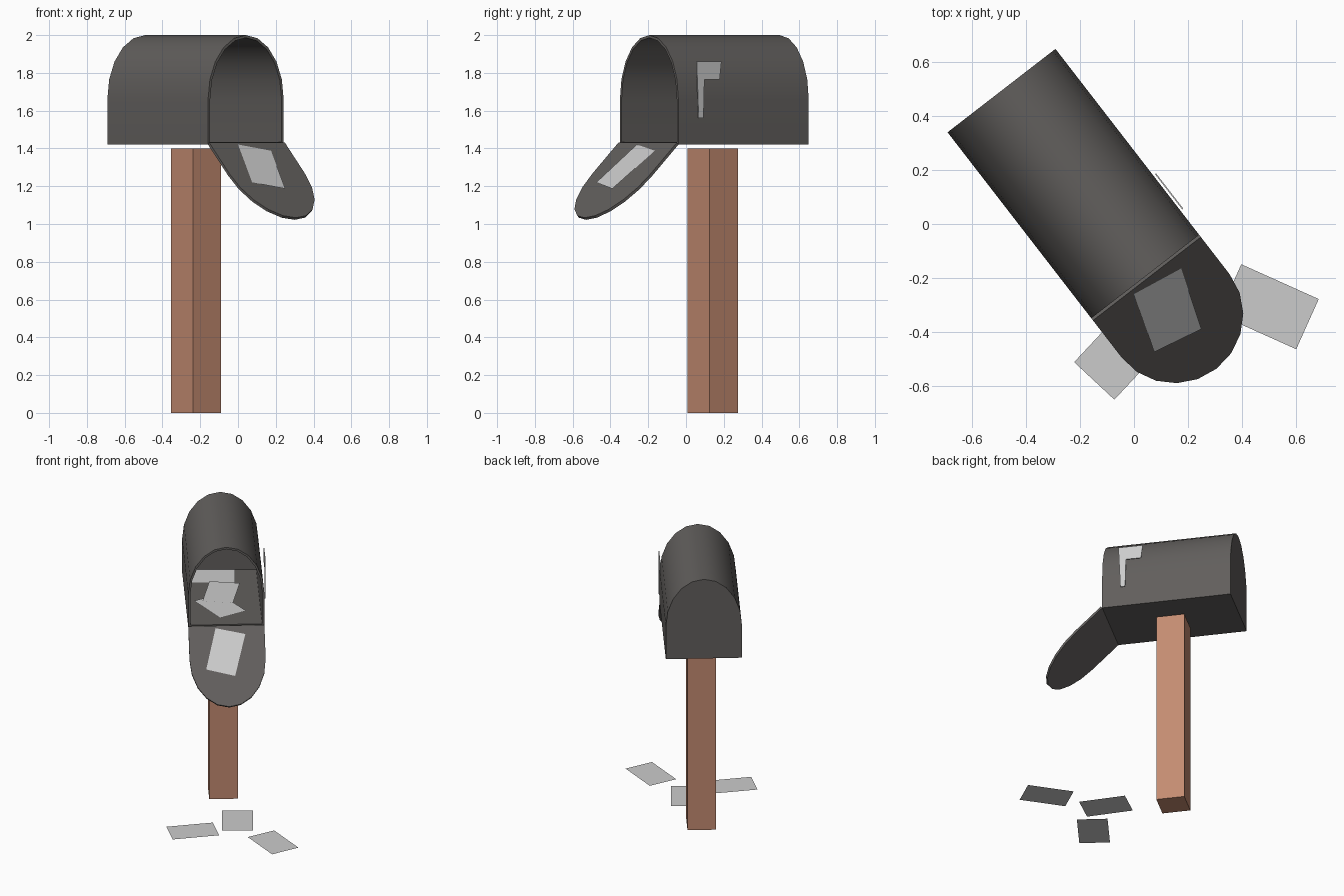
import bpy, bmesh, math
from mathutils import Matrix, Vector

if "Cube" in bpy.data.objects:
    bpy.data.objects.remove(bpy.data.objects["Cube"])

# Mailbox frame: local x = width, local -y = forward, turned about z
TURN = math.radians(37.7)
FRAME = Matrix.Translation((-0.225, 0.15, 0)) @ Matrix.Rotation(TURN, 4, 'Z')
HALF_W, HALF_L, BASE, STRAIGHT, ARCH, WALL = 0.253, 0.436, 1.42, 0.24, 0.34, 0.014


def material(name, color):
    m = bpy.data.materials.new(name)
    m.diffuse_color = (*color, 1)
    m.use_nodes = True
    m.node_tree.nodes["Principled BSDF"].inputs["Base Color"].default_value = m.diffuse_color
    return m


METAL = material("dark_metal", (0.12, 0.113, 0.108))
WOOD = material("wood", (0.55, 0.26, 0.165))


def make(name, bm, matrix=None, mat=None):
    bmesh.ops.recalc_face_normals(bm, faces=bm.faces)
    me = bpy.data.meshes.new(name)
    bm.to_mesh(me)
    bm.free()
    ob = bpy.data.objects.new(name, me)
    bpy.context.collection.objects.link(ob)
    if matrix:
        ob.matrix_world = matrix
    if mat:
        me.materials.append(mat)
    return ob


def prism(points, depth):
    """Extrude a polygon by a vector; returns bmesh and the two end caps."""
    bm = bmesh.new()
    cap = bm.faces.new([bm.verts.new(p) for p in points])
    ext = bmesh.ops.extrude_face_region(bm, geom=[cap], use_keep_orig=True)
    verts = [g for g in ext["geom"] if isinstance(g, bmesh.types.BMVert)]
    far = [g for g in ext["geom"] if isinstance(g, bmesh.types.BMFace)][0]
    bmesh.ops.translate(bm, verts=verts, vec=depth)
    return bm, cap, far


def arch():
    """Mailbox outline: straight sides under a half ellipse of ten segments."""
    pts = [(-HALF_W, 0), (HALF_W, 0)]
    for i in range(11):
        a = math.pi * i / 10
        pts.append((HALF_W * math.cos(a), STRAIGHT + ARCH * math.sin(a)))
    return pts


# Post
bm = bmesh.new()
bmesh.ops.create_cube(bm, size=1)
bmesh.ops.scale(bm, verts=bm.verts, vec=(0.19, 0.19, 1.4))
bmesh.ops.translate(bm, verts=bm.verts, vec=(0, 0, 0.7))
make("post", bm, Matrix.Translation((-0.222, 0.142, 0)) @ Matrix.Rotation(TURN, 4, 'Z'), WOOD)

# Hollow box, open at the front
bm, front, back = prism([(x, -HALF_L, BASE + z) for x, z in arch()], (0, 2 * HALF_L, 0))
bmesh.ops.recalc_face_normals(bm, faces=bm.faces)
bmesh.ops.delete(bm, geom=[front], context='FACES_ONLY')
me = bpy.data.meshes.new("mailbox_body")
bm.to_mesh(me)
bm.free()
body = bpy.data.objects.new("mailbox_body", me)
bpy.context.collection.objects.link(body)
body.matrix_world = FRAME
me.materials.append(METAL)
mod = body.modifiers.new("wall", 'SOLIDIFY')
mod.thickness, mod.offset, mod.use_even_offset = WALL, -1, True
bpy.context.view_layer.objects.active = body
body.select_set(True)
bpy.ops.object.modifier_apply(modifier=mod.name)
bpy.ops.object.shade_smooth_by_angle(angle=math.radians(30))

# Open door, hinged at the lower front edge
drop = math.radians(43.3)
out = Vector((0, -math.cos(drop), -math.sin(drop)))
up = Vector((0, -math.sin(drop), math.cos(drop)))
hinge = Vector((0, -HALF_L, BASE))
bm, _, _ = prism([hinge + Vector((x, 0, 0)) + out * d for x, d in arch()], up * 0.015)
make("door", bm, FRAME, METAL)

# Signal flag on the right side
flag = [(0.323, 1.86), (0.158, 1.86), (0.170, 1.765), (0.272, 1.765), (0.278, 1.56), (0.310, 1.56)]
bm, _, _ = prism([(HALF_W + 0.008, -f, z) for f, z in flag], (0.005, 0, 0))
make("flag", bm, FRAME)


# Letters: flat sheets
def letter(name, x, y, z, degrees):
    bm = bmesh.new()
    bmesh.ops.create_grid(bm, x_segments=1, y_segments=1, size=0.5)
    bmesh.ops.scale(bm, verts=bm.verts, vec=(0.315, 0.204, 1))
    make(name, bm, Matrix.Translation((x, y, z)) @ Matrix.Rotation(math.radians(degrees), 4, 'Z'))


letter("ground_letter_right", 0.50, -0.307, 0.002, -24.2)
letter("ground_letter_left", -0.04, -0.467, 0.002, 47)
letter("ground_letter_middle", 0.108, -0.161, 0.002, -55)
letter("inside_letter_back", -0.472, 0.362, 1.440, 35)
letter("inside_letter_middle", -0.264, 0.182, 1.446, -63.4)
letter("inside_letter_front", -0.153, 0.010, 1.441, -22.3)

# Letter sliding down the door
bm = bmesh.new()
bm.faces.new([bm.verts.new(p) for p in
              [(0.0, -0.26, 1.421), (0.075, -0.475, 1.22), (0.25, -0.39, 1.187), (0.175, -0.165, 1.388)]])
make("door_letter", bm)
